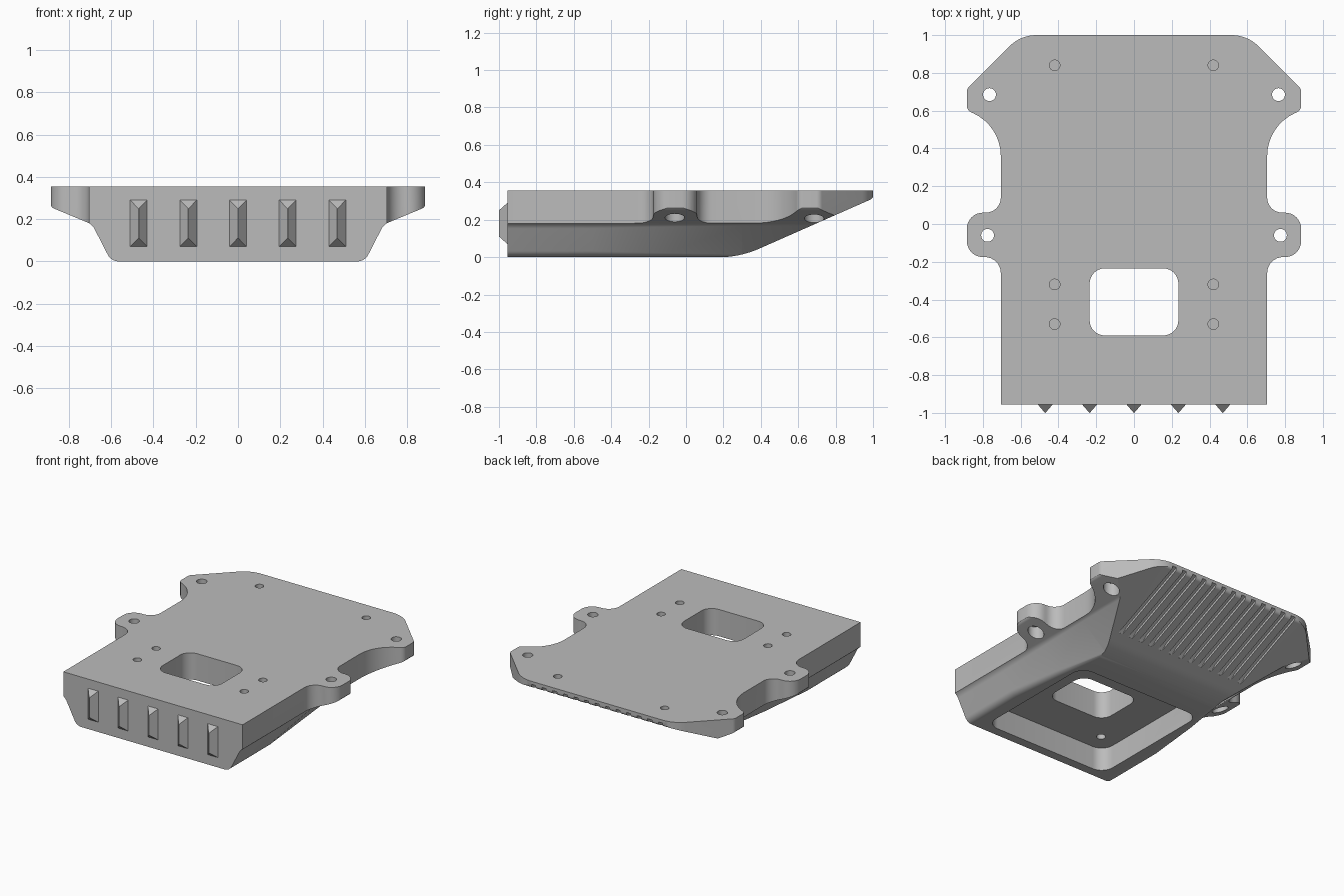
import bpy, bmesh, math
from mathutils import Vector

cube = bpy.data.objects.get("Cube")
if cube:
    bpy.data.objects.remove(cube, do_unlink=True)

TOP, FRONT = 0.355, -0.955
SLOPE = 0.44

grey = bpy.data.materials.new("plain grey")
grey.use_nodes = True
GREY = (0.5, 0.5, 0.5, 1)
grey.diffuse_color = GREY
grey.node_tree.nodes["Principled BSDF"].inputs["Base Color"].default_value = GREY


def rounded(points, steps=8):
    """Replace each corner (a, b, radius) of an open path with an arc."""
    out = []
    for i, p in enumerate(points):
        c = Vector(p[:2])
        if len(p) < 3 or i in (0, len(points) - 1):
            out.append(tuple(c))
            continue
        u = (Vector(points[i - 1][:2]) - c).normalized()
        v = (Vector(points[i + 1][:2]) - c).normalized()
        half = u.angle(v) / 2
        mid = c + (u + v).normalized() * p[2] / math.sin(half)
        start = c + u * p[2] / math.tan(half) - mid
        end = c + v * p[2] / math.tan(half) - mid
        turn = math.atan2(start.x * end.y - start.y * end.x, start.dot(end))
        for k in range(steps + 1):
            t = turn * k / steps
            out.append((mid.x + start.x * math.cos(t) - start.y * math.sin(t),
                        mid.y + start.x * math.sin(t) + start.y * math.cos(t)))
    return out


def mirrored(half):
    return half + [(-a, b) for a, b in reversed(half)]


def loft(name, rings):
    """Closed solid through rings that have equal point counts."""
    bm = bmesh.new()
    loops = [[bm.verts.new(p) for p in ring] for ring in rings]
    for a, b in zip(loops, loops[1:]):
        for i in range(len(a)):
            j = (i + 1) % len(a)
            bm.faces.new((a[i], a[j], b[j], b[i]))
    bm.faces.new(loops[0])
    bm.faces.new(loops[-1])
    bmesh.ops.recalc_face_normals(bm, faces=bm.faces)
    mesh = bpy.data.meshes.new(name)
    bm.to_mesh(mesh)
    bm.free()
    mesh.materials.append(grey)
    obj = bpy.data.objects.new(name, mesh)
    bpy.context.collection.objects.link(obj)
    return obj


def prism_z(name, pts, lo, hi):
    return loft(name, [[(a, b, z) for a, b in pts] for z in (lo, hi)])


def prism_x(name, pts, lo, hi):
    return loft(name, [[(x, a, b) for a, b in pts] for x in (lo, hi)])


def cylinder(name, x, y, r, lo, hi, n=32):
    ring = [(x + r * math.cos(math.tau * k / n), y + r * math.sin(math.tau * k / n))
            for k in range(n)]
    return prism_z(name, ring, lo, hi)


def rounded_box(name, w, y0, y1, r, lo, hi):
    half = rounded([(0, y0), (w, y0, r), (w, y1, r), (0, y1)])[1:-1]
    return prism_z(name, mirrored(half), lo, hi)


def combine(target, tool, operation):
    """Apply a boolean, then drop the tool."""
    tool.hide_render = True
    mod = target.modifiers.new(operation.lower(), "BOOLEAN")
    mod.operation, mod.object, mod.solver = operation, tool, "EXACT"
    bpy.context.view_layer.objects.active = target
    bpy.ops.object.modifier_apply(modifier=mod.name)
    bpy.data.objects.remove(tool, do_unlink=True)


def cut(tool):
    combine(plate, tool, "DIFFERENCE")


# Plate outline with four mounting ears
outline = rounded([(0.705, FRONT), (0.705, -0.175, 0.085), (0.885, -0.175, 0.085),
                   (0.885, 0.06, 0.085), (0.705, 0.06, 0.08), (0.705, 0.52, 0.25),
                   (0.885, 0.602, 0.04), (0.885, 0.715, 0.04), (0.6, 1.0, 0.2), (0, 1.0)])
plate = prism_z("skid_plate", mirrored(outline[:-1]), -0.2, TOP)

# Hull with chamfered sides that flatten toward the back
rings = []
for y, w in ((-1.2, 0.6), (-0.5, 0.6), (-0.1, 0.55), (0.3, 0.48), (1.2, 0.48)):
    half = rounded([(0, 0), (w, 0, 0.06), (0.69, 0.175, 0.07),
                    (0.89, 0.258, 0.035), (0.89, 0.6)])[1:]
    rings.append([(a, y, b) for a, b in mirrored(half)])
combine(plate, loft("hull", rings), "INTERSECT")

# Approach ramp under the back
ramp = rounded([(-1.3, -0.001), (0.287, -0.001, 0.55), (1.001, 0.314, 0.025),
                (1.001, 0.7), (-1.3, 0.7)], 12)
combine(plate, prism_x("ramp", ramp, -1.2, 1.2), "INTERSECT")

# Underside pocket and the window through its floor
cut(rounded_box("pocket", 0.49, -0.89, 0.06, 0.09, -0.1, 0.165))
cut(rounded_box("window", 0.235, -0.59, -0.235, 0.08, -0.1, 0.5))

# Bolt holes, blind screw holes and pocket holes on both sides
for s in (-1, 1):
    for x, y in ((0.775, -0.06), (0.765, 0.685)):
        cut(cylinder("bolt_hole", s * x, y, 0.034, -0.1, 0.5))
        cut(cylinder("bolt_recess", s * x, y, 0.052, -0.1, 0.28))
    for y in (0.84, -0.32, -0.53):
        cut(cylinder("screw_hole", s * 0.42, y, 0.028, 0.28, 0.5))
    cut(cylinder("pocket_hole", s * 0.36, -0.76, 0.03, 0.1, 0.27))

# Grooves running up the ramp
y0, y1 = 0.46, 1.05
z0, z1 = [(y - 0.287) * SLOPE for y in (y0, y1)]
groove = [(y0, z0 - 0.06), (y1, z1 - 0.06), (y1, z1 + 0.02), (y0 + 0.04, z0 + 0.035), (y0, z0)]
for k in range(-6, 7):
    cut(prism_x("groove", groove, k * 0.083 - 0.016, k * 0.083 + 0.016))

plate.select_set(True)
bpy.context.view_layer.objects.active = plate
bpy.ops.object.shade_smooth_by_angle(angle=math.radians(28))

# Hipped teeth on the front face
for k in range(-2, 3):
    x = k * 0.235
    base = [(x - 0.04, 0.07), (x + 0.04, 0.07), (x + 0.04, 0.29), (x - 0.04, 0.29)]
    ridge = [(x - 0.001, 0.11), (x + 0.001, 0.11), (x + 0.001, 0.25), (x - 0.001, 0.25)]
    loft("front_tooth", [[(a, y, b) for a, b in pts]
                         for y, pts in ((FRONT + 0.01, base), (FRONT, base), (-1.0, ridge))])
